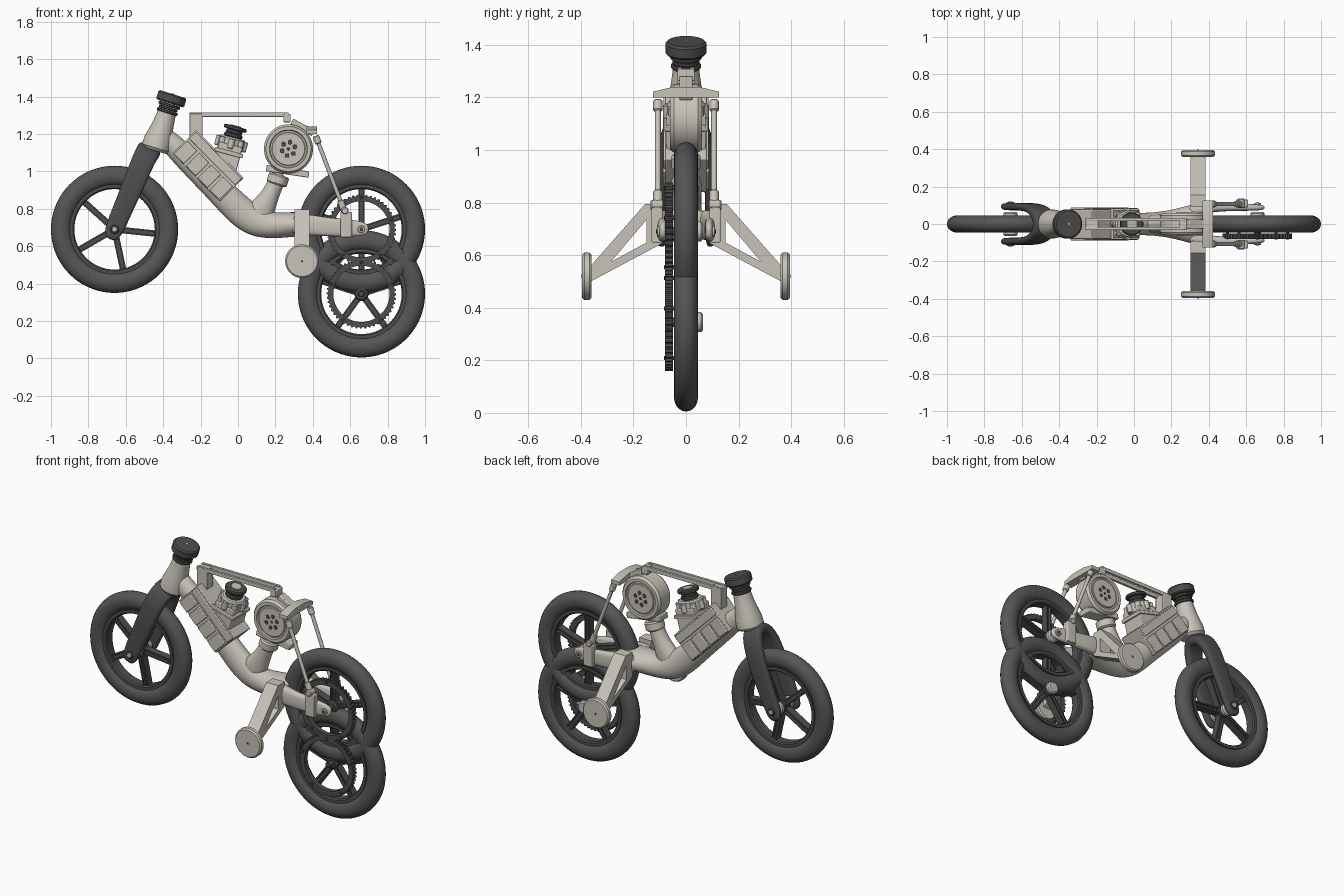
import bpy, bmesh
from math import sin, cos, pi, radians
from mathutils import Vector, Matrix

cube = bpy.data.objects.get("Cube")
if cube:
    bpy.data.objects.remove(cube, do_unlink=True)


def material(name, rgb):
    m = bpy.data.materials.new(name)
    m.use_nodes = True
    m.diffuse_color = (*rgb, 1)
    m.node_tree.nodes["Principled BSDF"].inputs["Base Color"].default_value = (*rgb, 1)
    return m


LIGHT = material("warm_light_grey", (0.58, 0.55, 0.49))
DARK = material("charcoal", (0.075, 0.075, 0.078))
RUBBER = material("tyre_grey", (0.092, 0.092, 0.095))
Y = Vector((0, 1, 0))


def finish(name, bm, mat, angle=35, bevel=0):
    bmesh.ops.recalc_face_normals(bm, faces=bm.faces)
    me = bpy.data.meshes.new(name)
    bm.to_mesh(me)
    bm.free()
    me.materials.append(mat)
    me.shade_smooth()
    me.set_sharp_from_angle(angle=radians(angle))
    ob = bpy.data.objects.new(name, me)
    bpy.context.collection.objects.link(ob)
    if bevel:
        mod = ob.modifiers.new("Bevel", "BEVEL")
        mod.width, mod.segments = bevel, 2
    return ob


def skin(bm, rings, closed=False):
    """Join rings of vertices with quads; cap the ends unless closed."""
    n = len(rings[0])
    pairs = list(zip(rings, rings[1:])) + ([(rings[-1], rings[0])] if closed else [])
    for a, b in pairs:
        for i in range(n):
            bm.faces.new((a[i], a[(i + 1) % n], b[(i + 1) % n], b[i]))
    if not closed:
        bm.faces.new(rings[0])
        bm.faces.new(rings[-1])


def revolve(name, profile, centre, mat, axis=Y, segs=48, closed=False, tooth=0):
    """Spin (radius, height) points round an axis, optionally with outer teeth."""
    bm = bmesh.new()
    q = Vector((0, 0, 1)).rotation_difference(Vector(axis).normalized())
    top = max(p[0] for p in profile)
    rings = []
    for r, h in profile:
        ring = []
        for i in range(segs):
            rr = r - tooth * ((i // 2) % 2) * (r == top)
            a = 2 * pi * i / segs
            ring.append(bm.verts.new(Vector(centre) + q @ Vector((rr * cos(a), rr * sin(a), h))))
        rings.append(ring)
    skin(bm, rings, closed)
    return finish(name, bm, mat)


def disc(name, centre, r, h, mat, axis=Y, segs=32):
    c = min(0.008, h / 4, r / 4)
    return revolve(name, [(r - c, -h / 2), (r, c - h / 2), (r, h / 2 - c), (r - c, h / 2)],
                   centre, mat, axis, segs)


def loft(name, sections, mat, ref, power=1.0):
    """Sweep oval sections (x, y, z, radius along ref, other radius), then smooth."""
    bm = bmesh.new()
    pts = [Vector(s[:3]) for s in sections]
    rings = []
    for i, s in enumerate(sections):
        t = (pts[min(i + 1, len(pts) - 1)] - pts[max(i - 1, 0)]).normalized()
        u = (ref - t * ref.dot(t)).normalized()
        v = t.cross(u)
        ring = []
        for k in range(16):
            c, d = cos(2 * pi * k / 16), sin(2 * pi * k / 16)
            c, d = (abs(e) ** power * (1 if e > 0 else -1) for e in (c, d))
            ring.append(bm.verts.new(pts[i] + u * c * s[3] + v * d * s[4]))
        rings.append(ring)
    skin(bm, rings)
    ob = finish(name, bm, mat, 180)
    mod = ob.modifiers.new("Smooth", "SUBSURF")
    mod.levels = mod.render_levels = 2
    return ob


def box(name, centre, size, mat=LIGHT, turn=0, bevel=0.004):
    bm = bmesh.new()
    m = Matrix.Translation(centre) @ Matrix.Rotation(turn, 4, "Y") @ Matrix.Diagonal((*size, 1))
    bmesh.ops.create_cube(bm, size=1, matrix=m)
    return finish(name, bm, mat, bevel=bevel)


def rod(name, a, b, r, mat=LIGHT):
    a, b = Vector(a), Vector(b)
    return disc(name, (a + b) / 2, r, (b - a).length, mat, b - a, 16)


def plate(name, loops, x, depth, mat=LIGHT):
    """Extrude outlines drawn in (y, z) along x; inner loops become holes."""
    cu = bpy.data.curves.new(name, "CURVE")
    cu.dimensions, cu.fill_mode, cu.extrude = "2D", "BOTH", depth / 2
    for pts in loops:
        sp = cu.splines.new("POLY")
        sp.points.add(len(pts) - 1)
        for p, (y, z) in zip(sp.points, pts):
            p.co = (y, z, 0, 1)
        sp.use_cyclic_u = True
    tmp = bpy.data.objects.new(name + "_outline", cu)
    bpy.context.collection.objects.link(tmp)
    dg = bpy.context.evaluated_depsgraph_get()
    me = bpy.data.meshes.new_from_object(tmp.evaluated_get(dg))
    bpy.data.objects.remove(tmp)
    me.transform(Matrix(((0, 0, 1, x), (1, 0, 0, 0), (0, 1, 0, 0), (0, 0, 0, 1))))
    bm = bmesh.new()
    bm.from_mesh(me)
    bmesh.ops.remove_doubles(bm, verts=bm.verts, dist=0.0001)
    return finish(name, bm, mat)


# Wheels: tyre, rim, hub, channel-section spokes and toothed drive ring
def wheel(name, x, z, phase, driven):
    c = Vector((x, 0, z))
    oval = [(0.285 + 0.055 * cos(k * pi / 10), 0.046 * sin(k * pi / 10)) for k in range(20)]
    revolve(name + "_tyre", oval, c, RUBBER, segs=72, closed=True)
    revolve(name + "_rim", [(0.24, -0.034), (0.222, -0.034), (0.215, -0.026), (0.215, 0.026),
                            (0.222, 0.034), (0.24, 0.034)], c, DARK, segs=72, closed=True)
    disc(name + "_hub", c, 0.037, 0.07, DARK)
    for s in ([1] if driven else [-1, 1]):
        disc(name + "_hub_cap", c + Y * s * 0.048, 0.038, 0.034, LIGHT)
    for k in range(5):
        a = radians(phase + 72 * k)
        out, side = Vector((cos(a), 0, sin(a))), Vector((-sin(a), 0, cos(a)))
        mid = c + out * 0.125
        for off in (-0.013, 0.013):
            box(name + "_spoke", mid + side * off, (0.19, 0.046, 0.008), DARK, -a, 0)
        box(name + "_spoke_web", mid, (0.19, 0.014, 0.026), DARK, -a, 0)
        if driven:
            p = c + out * 0.168
            rod(name + "_ring_pin", p, p - Y * 0.084, 0.008, DARK)
    if driven:
        revolve(name + "_drive_ring", [(0.186, -0.08), (0.186, -0.05), (0.15, -0.05), (0.15, -0.08)],
                c, DARK, segs=192, closed=True, tooth=0.008)
        disc(name + "_axle", c - Y * 0.045, 0.018, 0.05, DARK)


wheel("front_wheel", -0.66, 0.69, 66, False)
wheel("rear_wheel", 0.66, 0.69, 90, True)
wheel("lower_wheel", 0.66, 0.345, 90, True)

# Steering column: fork, head tube, stem rings and cap
STEER = Vector((0.3, 0, 0.954))
half = [(-0.685, 0.093, 0.635, 0.03, 0.016), (-0.665, 0.093, 0.68, 0.052, 0.02),
        (-0.62, 0.093, 0.79, 0.053, 0.021), (-0.55, 0.091, 0.95, 0.06, 0.022),
        (-0.515, 0.078, 1.04, 0.062, 0.026), (-0.485, 0.045, 1.10, 0.064, 0.032)]
fork = half + [(-0.475, 0, 1.115, 0.066, 0.036)] + [(x, -y, z, a, b) for x, y, z, a, b in half[::-1]]
loft("fork", fork, DARK, Vector((0.92, 0, -0.4)), 0.6)
for s in (-1, 1):
    disc("fork_axle_boss", (-0.66, s * 0.108, 0.69), 0.024, 0.016, DARK)
    disc("fork_axle_end", (-0.66, s * 0.114, 0.69), 0.015, 0.01, LIGHT)
revolve("head_tube", [(0.066, -0.13), (0.078, -0.115), (0.076, -0.07), (0.06, 0.0), (0.052, 0.06),
                      (0.05, 0.085), (0.045, 0.09)], (-0.405, 0, 1.235), LIGHT, STEER)
top = Vector((-0.349, 0, 1.412))
for k, r in enumerate((0.05, 0.058, 0.052, 0.06)):
    disc("stem_ring", top - STEER * (0.115 - 0.018 * k), r, 0.017, DARK, STEER)
disc("steering_cap", top - STEER * 0.025, 0.078, 0.052, DARK, STEER)
disc("cap_screw", top + STEER * 0.002, 0.008, 0.004, LIGHT, STEER)

# Frame: down tube, seat tube and rear stays
loft("down_tube", [(-0.42, 0, 1.22, 0.045, 0.045), (-0.34, 0, 1.13, 0.055, 0.065),
                   (-0.1, 0, 0.9, 0.06, 0.075), (0.01, 0, 0.785, 0.06, 0.085),
                   (0.1, 0, 0.722, 0.062, 0.082), (0.2, 0, 0.708, 0.075, 0.07),
                   (0.3, 0, 0.718, 0.105, 0.068), (0.37, 0, 0.716, 0.12, 0.062),
                   (0.385, 0, 0.716, 0.1, 0.05)], LIGHT, Y)
loft("seat_tube", [(0.06, 0, 0.7, 0.04, 0.08), (0.115, 0, 0.77, 0.055, 0.085),
                   (0.16, 0, 0.85, 0.048, 0.052), (0.195, 0, 0.92, 0.045, 0.045),
                   (0.225, 0, 1.0, 0.045, 0.045)], LIGHT, Y)
for s in (-1, 1):
    loft("rear_stay", [(0.28, s * 0.06, 0.716, 0.04, 0.06), (0.38, s * 0.09, 0.714, 0.032, 0.058),
                       (0.48, s * 0.093, 0.702, 0.024, 0.05), (0.6, s * 0.09, 0.697, 0.02, 0.046),
                       (0.66, s * 0.088, 0.693, 0.016, 0.04), (0.7, s * 0.088, 0.69, 0.012, 0.024)],
         LIGHT, Y, 0.7)
    disc("rear_axle_nut", (0.66, s * 0.104, 0.69), 0.02, 0.014, LIGHT)
    disc("rear_axle_end", (0.66, s * 0.111, 0.69), 0.009, 0.006, DARK)

# Battery pack with ribbed side panels
TILT = 0.79
ALONG, UP = Vector((cos(TILT), 0, -sin(TILT))), Vector((sin(TILT), 0, cos(TILT)))
pack = Vector((-0.16, 0, 1.03))
box("battery_pack", pack, (0.36, 0.155, 0.18), turn=TILT)
for k in range(4):
    box("battery_panel", pack + ALONG * (0.09 * k - 0.135) - UP * 0.035, (0.074, 0.176, 0.1), turn=TILT)
box("battery_lid", pack + UP * 0.055, (0.35, 0.172, 0.05), turn=TILT)

# Engine block with lugged cylinder and dark finned head
LEAN = Vector((0.26, 0, 0.966))
head = Vector((-0.012, 0, 1.24))
box("engine_block", head - LEAN * 0.2, (0.13, 0.15, 0.2), turn=0.263)
box("engine_flange", head - LEAN * 0.145, (0.155, 0.165, 0.022), turn=0.263)
disc("engine_cylinder", head - LEAN * 0.095, 0.072, 0.07, LIGHT, LEAN)
for k in range(8):
    a = pi * k / 4
    p = head - LEAN * 0.095 + Matrix.Rotation(0.263, 3, "Y") @ Vector((0.07 * cos(a), 0.07 * sin(a), 0))
    disc("cylinder_lug", p, 0.017, 0.055, LIGHT, LEAN, 12)
for k, r in enumerate((0.05, 0.044, 0.062)):
    disc("engine_head", head - LEAN * (0.05 - 0.02 * k), r, 0.021, DARK, LEAN)
disc("head_badge", head + LEAN * 0.002, 0.03, 0.006, LIGHT, LEAN)

# Round motor above the seat tube
motor = Vector((0.27, 0, 1.12))
revolve("motor", [(0.098, -0.052), (0.102, -0.06), (0.12, -0.06), (0.131, -0.045), (0.131, 0.045),
                  (0.12, 0.06), (0.102, 0.06), (0.098, 0.052)], motor, LIGHT, segs=64)
for s in (-1, 1):
    disc("motor_face", motor + Y * s * 0.052, 0.09, 0.014, LIGHT)
    disc("motor_centre_hole", motor + Y * s * 0.058, 0.008, 0.006, DARK, segs=16)
    for k in range(6):
        a = pi * k / 3 + 0.3
        disc("motor_hole", motor + Vector((0.036 * cos(a), s * 0.058, 0.036 * sin(a))), 0.012, 0.006, DARK, segs=16)
box("motor_cradle", (0.265, 0, 1.0), (0.23, 0.08, 0.034), turn=0.15)
disc("seat_collar", (0.213, 0, 0.955), 0.056, 0.055, LIGHT, Vector((0.3, 0, 0.95)))

# Upper rail assembly
box("rail_post", (-0.225, 0, 1.21), (0.07, 0.066, 0.2))
for s in (-1, 1):
    box("top_rail", (0.005, s * 0.024, 1.303), (0.53, 0.016, 0.024), bevel=0.002)
box("rail_end_block", (0.262, 0, 1.285), (0.04, 0.066, 0.045))
box("crossbar_link", (0.345, 0, 1.235), (0.13, 0.05, 0.035), turn=0.5)
plate("crossbar", [[(-0.125, 1.2), (0.125, 1.2), (0.125, 1.222), (0.05, 1.24), (-0.05, 1.24), (-0.125, 1.222)]],
      0.395, 0.055)

for s in (-1, 1):
    # Suspension rods with end joints and lower brackets
    a, b = Vector((0.415, s * 0.107, 1.19)), Vector((0.575, s * 0.107, 0.77))
    rod("suspension_rod", a, b, 0.011)
    rod("rod_upper_joint", a, a.lerp(b, 0.1), 0.018)
    rod("rod_lower_joint", a.lerp(b, 0.82), b, 0.018)
    box("rod_bracket", (0.578, s * 0.11, 0.715), (0.062, 0.042, 0.135))
    disc("bracket_pin", (0.572, s * 0.11, 0.79), 0.02, 0.05, LIGHT)
    # Stabiliser arm and foot wheel
    outer = [(0.09, 0.795), (0.155, 0.795), (0.362, 0.56), (0.362, 0.5), (0.09, 0.645)]
    hole = [(0.15, 0.735), (0.285, 0.575), (0.15, 0.648)]
    plate("stabiliser_arm", [[(s * y, z) for y, z in loop] for loop in (outer, hole)], 0.342, 0.08)
    disc("stabiliser_wheel", (0.342, s * 0.377, 0.52), 0.09, 0.036, LIGHT, segs=48)
    disc("stabiliser_axle", (0.342, s * 0.396, 0.52), 0.006, 0.003, DARK, segs=12)
